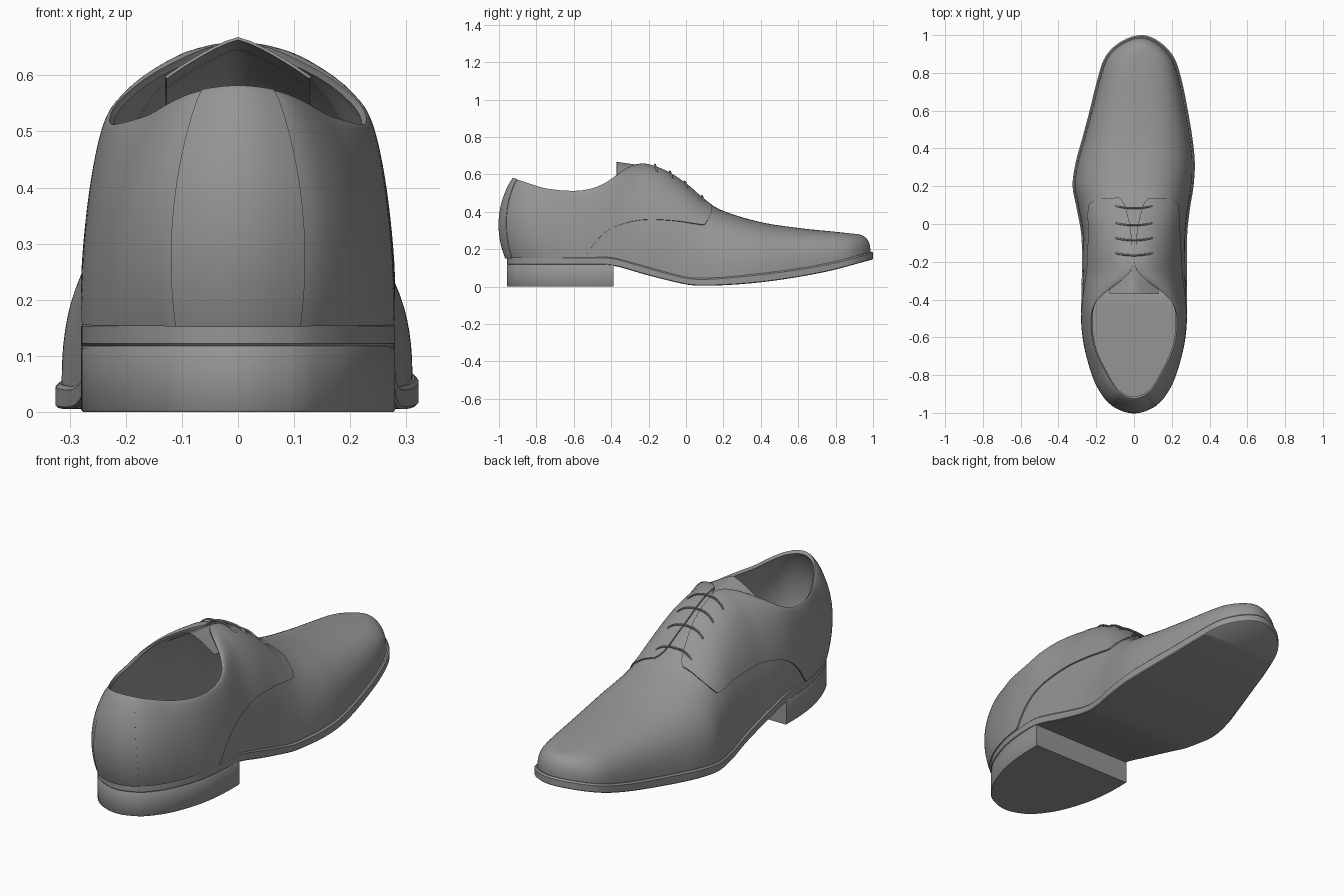
import bpy, bmesh, math
from mathutils import Vector

if "Cube" in bpy.data.objects:
    bpy.data.objects.remove(bpy.data.objects["Cube"])

# ---------- helpers ----------
leather = bpy.data.materials.new("dark_grey")
leather.diffuse_color = (.3, .3, .3, 1)
leather.use_nodes = True
leather.node_tree.nodes["Principled BSDF"].inputs["Base Color"].default_value = leather.diffuse_color

def interp(tab, y):
    """Smooth clamped interpolation of (position, value) pairs."""
    if y <= tab[0][0]: return tab[0][1]
    if y >= tab[-1][0]: return tab[-1][1]
    k = next(i for i in range(len(tab) - 1) if y <= tab[i + 1][0])
    def slope(i):
        a, b = tab[max(i - 1, 0)], tab[min(i + 1, len(tab) - 1)]
        return (b[1] - a[1]) / (b[0] - a[0])
    (x0, v0), (x1, v1) = tab[k], tab[k + 1]
    h = x1 - x0
    t = (y - x0) / h
    return ((2*t**3 - 3*t*t + 1) * v0 + (t**3 - 2*t*t + t) * h * slope(k)
            + (3*t*t - 2*t**3) * v1 + (t**3 - t*t) * h * slope(k + 1))

def make(name, verts, faces, thick=0, offset=1, solid=False):
    bm = bmesh.new()
    vs = [bm.verts.new(v) for v in verts]
    for f in faces:
        bm.faces.new([vs[i] for i in dict.fromkeys(f)])
    bmesh.ops.remove_doubles(bm, verts=bm.verts, dist=1e-4)
    if solid:
        bmesh.ops.recalc_face_normals(bm, faces=bm.faces)
    me = bpy.data.meshes.new(name)
    bm.to_mesh(me)
    bm.free()
    me.materials.append(leather)
    ob = bpy.data.objects.new(name, me)
    bpy.context.collection.objects.link(ob)
    bpy.ops.object.select_all(action='DESELECT')
    bpy.context.view_layer.objects.active = ob
    ob.select_set(True)
    if thick:
        m = ob.modifiers.new("thickness", 'SOLIDIFY')
        m.thickness, m.offset = thick, offset
        bpy.ops.object.modifier_apply(modifier=m.name)
    bpy.ops.object.shade_smooth_by_angle(angle=math.radians(40))
    return ob

def stack(name, rings):
    """Closed solid from equal rings that start at the heel centre."""
    n = len(rings[0])
    verts = [p for r in rings for p in r]
    faces = [(a*n + i, a*n + (i+1) % n, (a+1)*n + (i+1) % n, (a+1)*n + i)
             for a in range(len(rings) - 1) for i in range(n)]
    for base in (0, (len(rings) - 1) * n):
        faces += [(base + i, base + i + 1, base + (n-i-1) % n, base + (n-i) % n)
                  for i in range(n // 2)]
    return make(name, verts, faces, solid=True)

# ---------- plan outline: y, left x, right x ----------
PLAN = [(-.958, 0, 0), (-.942, -.07, .07), (-.9, -.135, .135), (-.8, -.205, .205),
        (-.65, -.258, .258), (-.5, -.278, .278), (-.35, -.278, .28), (-.2, -.275, .28),
        (-.05, -.28, .282), (.08, -.303, .296), (.2, -.325, .315), (.32, -.31, .322),
        (.45, -.275, .31), (.6, -.235, .285), (.75, -.198, .255), (.87, -.16, .218),
        (.94, -.105, .165), (.985, -.03, .1), (1, .04, .04)]
ctrl = [Vector((r, y)) for y, l, r in PLAN] + [Vector((l, y)) for y, l, r in PLAN[-2:0:-1]]
SUB = 7
LOOP = []
for i in range(len(ctrl)):
    p0, p1, p2, p3 = (ctrl[(i + k) % len(ctrl)] for k in (-1, 0, 1, 2))
    for s in range(SUB):
        t = s / SUB
        LOOP.append(.5 * (2*p1 + (p2-p0)*t + (2*p0 - 5*p1 + 4*p2 - p3)*t*t
                          + (3*p1 - p0 - 3*p2 + p3)*t**3))
N = len(LOOP)
NORM = []
for i in range(N):
    d = (LOOP[(i+1) % N] - LOOP[i-1]).normalized()
    NORM.append(Vector((d.y, -d.x)))

# ---------- side profiles along y ----------
SOLE_BOT = [(-.5, .118), (-.39, .112), (-.2, .06), (0, .012), (.1, .005), (.3, .014),
            (.5, .036), (.75, .08), (1, .145)]
SOLE_TOP = [(-.5, .16), (-.4, .158), (-.3, .133), (-.15, .09), (0, .052), (.1, .046),
            (.3, .06), (.6, .097), (.8, .135), (1, .187)]
TOP = [(-.92, .575), (-.85, .55), (-.75, .52), (-.6, .507), (-.5, .52), (-.42, .554),
       (-.36, .597), (-.3, .636), (-.25, .65), (-.2, .648), (-.1, .61), (0, .545),
       (.1, .462), (.2, .405), (.4, .345), (.6, .314), (.8, .293), (.9, .281)]
COLLAR = [(-.96, .68), (-.8, .71), (-.65, .81), (-.5, .82), (-.42, .75), (-.36, .56),
          (-.3, .27), (-.25, .07), (-.2, 0)]
LEAN = [(-.96, .04), (-.85, .02), (-.7, 0), (.6, 0), (.8, -.025), (.9, -.06), (.99, -.1)]
BULGE = [(-.96, .044), (-.85, .028), (-.7, .01), (-.5, .002), (-.3, 0)]
POWER = [(-.9, 1.5), (-.5, 1.55), (-.3, 2), (-.15, 2.2), (.2, 2.4), (.9, 2.7)]
CENTRE = [(.1, 0), (.5, .02), (.9, .04)]
INSET = [(-.9, 0), (-.3, .006), (.1, .01), (1, .014)]

def column(i):
    b = LOOP[i] - NORM[i] * interp(INSET, LOOP[i].y)
    ty = b.y + interp(LEAN, b.y)
    cx = interp(CENTRE, ty)
    top = Vector((cx + (b.x - cx) * max(0, interp(COLLAR, b.y)), ty))
    return b, top, interp(SOLE_TOP, b.y) - .005, interp(TOP, ty), interp(POWER, b.y)

def upper_point(i, th):
    if i != int(i):                      # between two columns
        k = math.floor(i)
        return upper_point(k, th).lerp(upper_point(k + 1, th), i - k)
    i = int(i)
    b, t, z0, z1, n = column(i)
    rise = math.sin(th) ** (2 / n)
    p = t + (b - t) * max(0, math.cos(th)) ** (2 / n)
    p = p + NORM[i] * interp(BULGE, b.y) * 4 * rise * (1 - rise)
    return Vector((p.x, p.y, z0 + (z1 - z0) * rise))

def patch(name, cols, lo, hi, thick, offset, rows=22, closed=False, narrow=0):
    """Piece of the upper: columns around the shoe, from angle lo to angle hi."""
    verts = []
    for i in cols:
        a, b = lo(i), hi(i)
        verts += [upper_point(i * (1 - narrow * j / rows), a + (b - a) * j / rows)
                  for j in range(rows + 1)]
    m, r = len(cols), rows + 1
    faces = [(c*r + j, (c+1) % m*r + j, (c+1) % m*r + j + 1, c*r + j + 1)
             for c in range(m if closed else m - 1) for j in range(rows)]
    return make(name, verts, faces, thick, offset)

bottom = lambda i: 0
full = lambda i: math.pi / 2

# ---------- sole ----------
def sole_ring(inset, table, dz):
    return [((p - n*inset).x, (p - n*inset).y, interp(table, p.y) + dz)
            for p, n in zip(LOOP, NORM)]
stack("sole", [sole_ring(.004, SOLE_BOT, 0), sole_ring(0, SOLE_BOT, .004),
               sole_ring(0, SOLE_TOP, -.007), sole_ring(.007, SOLE_TOP, 0)])

# ---------- heel block ----------
k = max(i for i in range(N // 2) if LOOP[i].y < -.388)
idx = list(range(k + 1)) + list(range(-k, 0))
def heel_ring(inset, z):
    ring = []
    for i in idx:
        p = LOOP[i] - NORM[i] * inset
        ring.append((p.x, -.388 if abs(i) == k else p.y, z))
    return ring
stack("heel", [heel_ring(.003, 0), heel_ring(0, .004), heel_ring(0, .114), heel_ring(.003, .118)])

# ---------- vamp and lining shell ----------
patch("vamp", list(range(N)), bottom, full, .007, -1, closed=True)

# ---------- quarters: overlay with curved lower edge and lace gap ----------
LOW = [(-.56, .1), (-.53, .17), (-.47, .255), (-.4, .31), (-.3, .345), (-.2, .358),
       (-.05, .35), (.07, .332), (.105, .335), (.14, .41)]
GAP = [(-.2, .012), (-.05, .015), (.05, .035), (.11, .055), (.14, .085)]
def quarter_low(i):
    b, t, z0, z1, n = column(i)
    return math.asin(max(0, (interp(LOW, b.y) - z0) / (z1 - z0)) ** (n / 2))
def quarter_high(i):
    b, t, z0, z1, n = column(i)
    a = (interp(GAP, b.y) - abs(t.x)) / max(1e-4, abs(b.x) - abs(t.x))
    return math.pi / 2 if b.y < -.4 or a <= 0 else math.acos(a ** (n / 2))
q = max(i for i in range(N // 2) if LOOP[i].y < .14)
patch("quarters", list(range(-q, q + 1)), quarter_low, quarter_high, .007, 1)

# ---------- back strip, narrowing upwards ----------
s = max(i for i in range(4 * SUB) if LOOP[i].x < .112)
patch("back_strip", list(range(-s, s + 1)), bottom, full, .0095, 1, narrow=.2)

# ---------- tongue ----------
TONGUE = [(-.37, .668), (-.32, .66), (-.26, .652), (-.2, .646), (-.1, .61), (0, .546), (.1, .462)]
verts, R, C = [], 24, 12
for a in range(R + 1):
    y = -.37 + .45 * a / R
    for c in range(C + 1):
        u = -1 + 2 * c / C
        verts.append((u * .13, y, interp(TONGUE, y) - .07 * abs(u) ** 1.3))
make("tongue", verts, [(a*(C+1) + c, a*(C+1) + c + 1, (a+1)*(C+1) + c + 1, (a+1)*(C+1) + c)
                       for a in range(R) for c in range(C)], .005, -1)

# ---------- laces: tubes arched across the quarters ----------
for num, y in enumerate((.09, 0, -.08, -.16)):
    path = []
    for j in range(15):
        u = -1 + j / 7
        z0, z1, n = interp(SOLE_TOP, y), interp(TOP, y), interp(POWER, y)
        z = z0 + (z1 - z0) * (1 - abs(u * .098 / .28) ** n) ** (1 / n)
        path.append(Vector((u * .098, y + .012 * u*u - .006, z + .017 - .014 * u**4)))
    verts, S = [], 8
    for p in path:
        verts += [p + Vector((0, .005 * math.cos(2*math.pi*e/S), .005 * math.sin(2*math.pi*e/S)))
                  for e in range(S)]
    faces = [(a*S + e, a*S + (e+1) % S, (a+1)*S + (e+1) % S, (a+1)*S + e)
             for a in range(14) for e in range(S)]
    faces += [tuple(range(S)), tuple(range(14*S, 15*S))]
    make(f"lace_{num + 1}", verts, faces, solid=True)
